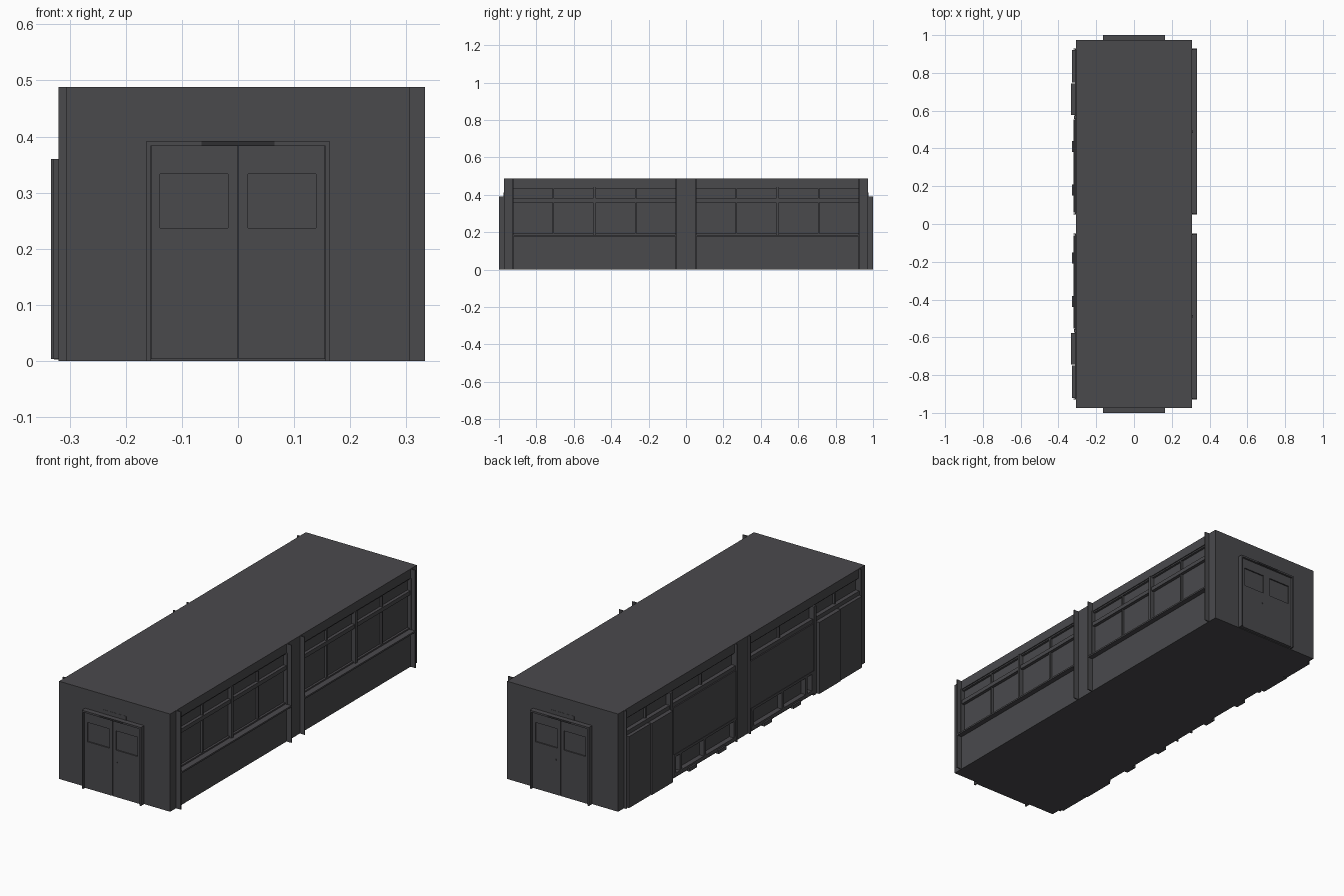
import bpy, bmesh

if "Cube" in bpy.data.objects:
    bpy.data.objects.remove(bpy.data.objects["Cube"])


def material(name, rgb):
    m = bpy.data.materials.new(name)
    m.diffuse_color = (*rgb, 1)
    m.use_nodes = True
    m.node_tree.nodes["Principled BSDF"].inputs["Base Color"].default_value = m.diffuse_color
    return m


GREY = material("dark grey", (0.068, 0.067, 0.073))
BLACK = material("near black", (0.028, 0.028, 0.031))


def part(name, boxes, mat=GREY):
    """One object from a list of (x0, x1, y0, y1, z0, z1) boxes."""
    bm = bmesh.new()
    for x0, x1, y0, y1, z0, z1 in boxes:
        x0, x1 = sorted((x0, x1))
        y0, y1 = sorted((y0, y1))
        vs = bmesh.ops.create_cube(bm, size=1)["verts"]
        for v in vs:
            v.co = ((x0 + x1) / 2 + v.co.x * (x1 - x0),
                    (y0 + y1) / 2 + v.co.y * (y1 - y0),
                    (z0 + z1) / 2 + v.co.z * (z1 - z0))
    me = bpy.data.meshes.new(name)
    bm.to_mesh(me)
    bm.free()
    me.materials.append(mat)
    ob = bpy.data.objects.new(name, me)
    bpy.context.collection.objects.link(ob)
    return ob


W, L, H = 0.307, 0.974, 0.488      # half width, half length, height
BAY0, BAY1 = 0.05, 0.928           # each window bay along y

# Core, end walls, roof and central piers
part("core", [(-0.285, 0.285, -0.95, 0.95, 0, H - 0.01)])
part("roof", [(-W, W, -L, L, 0.442, H)])
part("floor", [(-W, W, -L, L, 0, 0.012)])
part("end_walls", [(-W, W, s * BAY1, s * L, 0, H) for s in (-1, 1)])
part("centre_piers", [(s * 0.28, s * W, -BAY0, BAY0, 0, H) for s in (-1, 1)])

# Thin fins beside every bay; slightly shallower on the left
fins = []
for s in (-1, 1):
    for y in (BAY0, BAY1):
        y0 = s * y
        y1 = s * (y + (0.005 if y == BAY0 else -0.005))
        fins.append((0.28, 0.333, y0, y1, 0, H))
        fins.append((-0.28, -0.32, y0, y1, 0, H))
part("bay_fins", fins)

# Right side: lower wall, sill and four windows with transoms per bay
wall, frame, glass = [], [], []
for start in (-BAY1, BAY0):
    end = start + BAY1 - BAY0
    wall.append((0.28, W, start, end, 0, 0.18))
    wall.append((0.28, 0.333, start, end, 0.178, 0.186))
    q = (end - start) / 4
    for i in range(5):
        y = start + i * q
        w = 0.007 if i % 2 == 0 else 0.004
        x = 0.312 if i % 2 == 0 else 0.302
        frame.append((0.28, x, max(start, y - w), min(end, y + w), 0.186, 0.442))
    frame.append((0.28, W, start, end, 0.36, 0.38))
    frame.append((0.28, 0.302, start, end, 0.186, 0.193))
    frame.append((0.28, 0.302, start, end, 0.435, 0.442))
    glass.append((0.28, 0.291, start, end, 0.186, 0.442))
part("right_lower_wall", wall)
part("right_window_frames", frame)
part("right_glass", glass)

# Left side: tall double doors at the outer ends, wide panels and low vents inside
doors, panels, bars, vents = [], [], [], []
SPLIT = 0.565
for s in (-1, 1):
    def add(group, x, y0, y1, z0, z1):
        group.append((-0.28, -x, s * y0, s * y1, z0, z1))
    # tall door leaves
    mid = (SPLIT + BAY1) / 2
    add(doors, 0.333, SPLIT + 0.012, mid - 0.002, 0.003, 0.36)
    add(doors, 0.329, mid + 0.002, BAY1 - 0.008, 0.003, 0.36)
    # wide panel
    add(panels, 0.318, BAY0 + 0.01, SPLIT - 0.012, 0.125, 0.36)
    # posts and rails
    add(bars, 0.318, SPLIT - 0.01, SPLIT + 0.01, 0, 0.442)
    add(bars, 0.312, BAY0, BAY1, 0.36, 0.38)
    add(bars, 0.300, BAY0, BAY1, 0.435, 0.442)
    for y in ((BAY0 + SPLIT) / 2, mid):
        add(bars, 0.302, y - 0.004, y + 0.004, 0.38, 0.442)
    add(panels, 0.291, BAY0, BAY1, 0.36, 0.442)
    # low vent openings in a frame
    add(vents, 0.320, BAY0 + 0.01, SPLIT - 0.012, 0.112, 0.125)
    add(vents, 0.320, BAY0 + 0.01, SPLIT - 0.012, 0.012, 0.03)
    for y in (BAY0 + 0.02, (BAY0 + SPLIT) / 2, SPLIT - 0.07, SPLIT - 0.02):
        add(vents, 0.320, y - 0.008, y + 0.008, 0.012, 0.125)
    add(vents, 0.295, BAY0, SPLIT, 0.012, 0.125)
    for y in (0.18, 0.41):
        add(vents, 0.328, y - 0.03, y + 0.03, 0.002, 0.02)
part("left_tall_doors", doors)
part("left_panels", panels)
part("left_frame_bars", bars)
part("left_low_vents", vents)

# Double doors with inset windows on both ends
for s, end in ((-1, "front"), (1, "back")):
    a, b = s * (L - 0.01), s * 1.0
    part(end + "_door_frame", [(-0.163, -0.156, a, b, 0, 0.392),
                               (0.156, 0.163, a, b, 0, 0.392),
                               (-0.156, 0.156, a, b, 0.383, 0.392)])
    d = s * 0.99
    leaf, pane = [], []
    for t in (-1, 1):
        leaf += [(t * 0.001, t * 0.018, a, d, 0.003, 0.383),
                 (t * 0.139, t * 0.155, a, d, 0.003, 0.383),
                 (t * 0.018, t * 0.139, a, d, 0.003, 0.237),
                 (t * 0.018, t * 0.139, a, d, 0.333, 0.383)]
        pane.append((t * 0.018, t * 0.139, a, s * 0.984, 0.237, 0.333))
    part(end + "_door_leaves", leaf)
    part(end + "_door_glass", pane)
    part(end + "_door_lock", [(0.023, 0.027, a, s * 0.992, 0.175, 0.18)])
    # narrow dark plate over the door
    part(end + "_door_plate", [(-0.065, 0.065, s * 0.999, s * 1.0005, 0.383, 0.392)], BLACK)
    part(end + "_sign_plate", [(-0.065, 0.065, a, s * (L + 0.001), 0.392, 0.412)])
